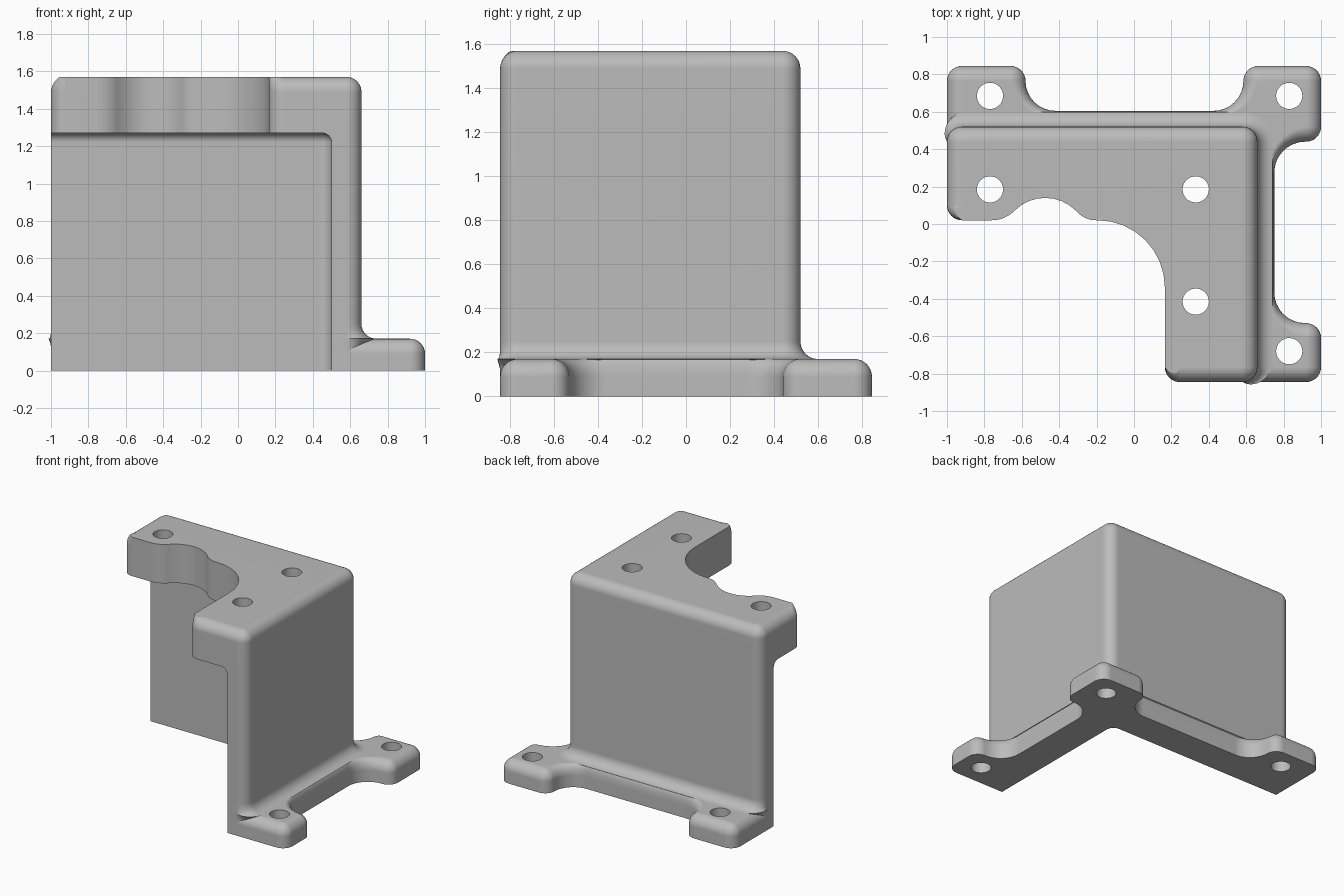
import bpy, bmesh, math
from mathutils import Vector, Matrix

cube = bpy.data.objects.get("Cube")
if cube:
    bpy.data.objects.remove(cube, do_unlink=True)

# One plain grey for the whole bracket
grey = bpy.data.materials.new("plain_grey")
grey.use_nodes = True
colour = (0.5, 0.5, 0.5, 1)
grey.diffuse_color = colour
grey.node_tree.nodes["Principled BSDF"].inputs["Base Color"].default_value = colour

FILLET = 0.08
STEPS = 8


def outline(corners):
    """Corners are (x, y, radius, weight of the next edge), counter-clockwise.
    Returns points with the direction each one moves when offset outwards."""
    out = []
    for i, (x, y, r, w1) in enumerate(corners):
        w0 = corners[i - 1][3]
        p = Vector((x, y))
        u = (p - Vector(corners[i - 1][:2])).normalized()
        v = (Vector(corners[(i + 1) % len(corners)][:2]) - p).normalized()
        n0, n1 = Vector((u.y, -u.x)), Vector((v.y, -v.x))
        if r == 0:
            out.append((p, n0 * max(w0, 0) + n1 * max(w1, 0),
                        n0 * max(-w0, 0) + n1 * max(-w1, 0)))
            continue
        turn = math.atan2(u.x * v.y - u.y * v.x, u.dot(v))
        s = math.copysign(1, turn)
        centre = p - u * r * math.tan(abs(turn) / 2) - n0 * s * r
        for k in range(STEPS + 1):
            f = k / STEPS
            n = Matrix.Rotation(turn * f, 2) @ n0
            w = w0 + (w1 - w0) * f
            out.append((centre + n * s * r, n * max(w, 0), n * max(-w, 0)))
    return out


def layered_prism(name, corners, layers):
    """Stack an outline; layers are (z, offset of + edges, offset of - edges)."""
    pts = outline(corners)
    bm = bmesh.new()
    rings = []
    for z, a, b in layers:
        rings.append([bm.verts.new((*(p + o * a + q * b), z)) for p, o, q in pts])
    for lo, hi in zip(rings, rings[1:]):
        for i in range(len(pts)):
            j = (i + 1) % len(pts)
            bm.faces.new((lo[i], lo[j], hi[j], hi[i]))
    bm.faces.new(rings[0][::-1])
    bm.faces.new(rings[-1])
    bmesh.ops.remove_doubles(bm, verts=bm.verts, dist=0.0002)
    bmesh.ops.recalc_face_normals(bm, faces=bm.faces)
    mesh = bpy.data.meshes.new(name)
    bm.to_mesh(mesh)
    bm.free()
    mesh.materials.append(grey)
    obj = bpy.data.objects.new(name, mesh)
    bpy.context.collection.objects.link(obj)
    return obj


def rounded_top(bottom, top):
    layers = [(bottom, 0, 0)]
    for k in range(STEPS + 1):
        t = math.pi / 2 * k / STEPS
        layers.append((top - FILLET * (1 - math.sin(t)), -FILLET * (1 - math.cos(t)), 0))
    return layers


def activate(obj):
    bpy.ops.object.select_all(action='DESELECT')
    obj.select_set(True)
    bpy.context.view_layer.objects.active = obj


def drill(obj, spots, z):
    for x, y in spots:
        bpy.ops.mesh.primitive_cylinder_add(vertices=40, radius=0.07, depth=0.8, location=(x, y, z))
        cutter = bpy.context.object
        cutter.hide_render = True
        cutter.data.materials.append(grey)
        activate(obj)
        mod = obj.modifiers.new("hole", 'BOOLEAN')
        mod.operation, mod.solver, mod.object = 'DIFFERENCE', 'EXACT', cutter
        bpy.ops.object.modifier_apply(modifier=mod.name)
        bpy.data.objects.remove(cutter, do_unlink=True)


def finish(obj):
    activate(obj)
    bpy.ops.object.shade_smooth_by_angle(angle=math.radians(32))
    mod = obj.modifiers.new("flat_caps", 'WEIGHTED_NORMAL')
    mod.keep_sharp = True
    bpy.ops.object.modifier_apply(modifier=mod.name)


BACK, FRONT = 0.845, -0.845
NECK = 0.25

# Base flange: three feet joined by narrow necks
base = layered_prism("base_flange", [
    (0.5, FRONT, 0, 1), (1, FRONT, 0.08, 1), (1, -0.53, 0.08, 1),
    (0.75, -0.53, 0.165, NECK), (0.75, 0.44, 0.165, 1), (1, 0.44, 0.08, 1),
    (1, BACK, 0.08, 1), (0.585, BACK, 0.08, 1), (0.585, 0.605, 0.16, NECK),
    (-0.58, 0.605, 0.16, 1), (-0.58, BACK, 0.08, 1), (-1, BACK, 0.08, 1),
    (-1, 0.36, 0, 0), (0.5, 0.36, 0.06, 0)], rounded_top(0, 0.17))
drill(base, [(-0.77, 0.685), (0.83, 0.685), (0.83, -0.68)], 0.1)

# Corner wall: flared outside at the foot and inside under the top plate
wall_layers = [(0, 0, 0), (0.12, 0, 0)]
for k in range(STEPS + 1):
    t = math.pi / 2 * k / STEPS
    wall_layers.append((0.17 + FILLET * (1 - math.cos(t)), FILLET * (1 - math.sin(t)), 0))
for k in range(STEPS + 1):
    t = math.pi / 2 * k / STEPS
    wall_layers.append((1.22 + 0.05 * math.sin(t), 0, 0.05 * (1 - math.cos(t))))
wall = layered_prism("corner_wall", [
    (0.66, FRONT, 0.08, 1), (0.66, 0.52, 0.08, 1), (-1, 0.52, 0.08, 0),
    (-1, 0.36, 0, -1), (0.5, 0.36, 0.06, -1), (0.5, FRONT, 0, 0)], wall_layers)

# Top plate with the scalloped front edge
plate = layered_prism("top_plate", [
    (0.66, FRONT, 0.08, 1), (0.66, 0.52, 0.08, 1), (-1, 0.52, 0.08, 1),
    (-1, 0.02, 0.08, 0), (-0.69, 0.02, 0.17, 0), (-0.475, 0.235, 0.23, 0),
    (-0.26, 0.02, 0.14, 0), (0.165, 0.02, 0.36, 0), (0.165, FRONT, 0.08, 1)],
    rounded_top(1.27, 1.57))
drill(plate, [(-0.77, 0.185), (0.33, 0.185), (0.33, -0.415)], 1.42)

for part in (base, wall, plate):
    finish(part)
